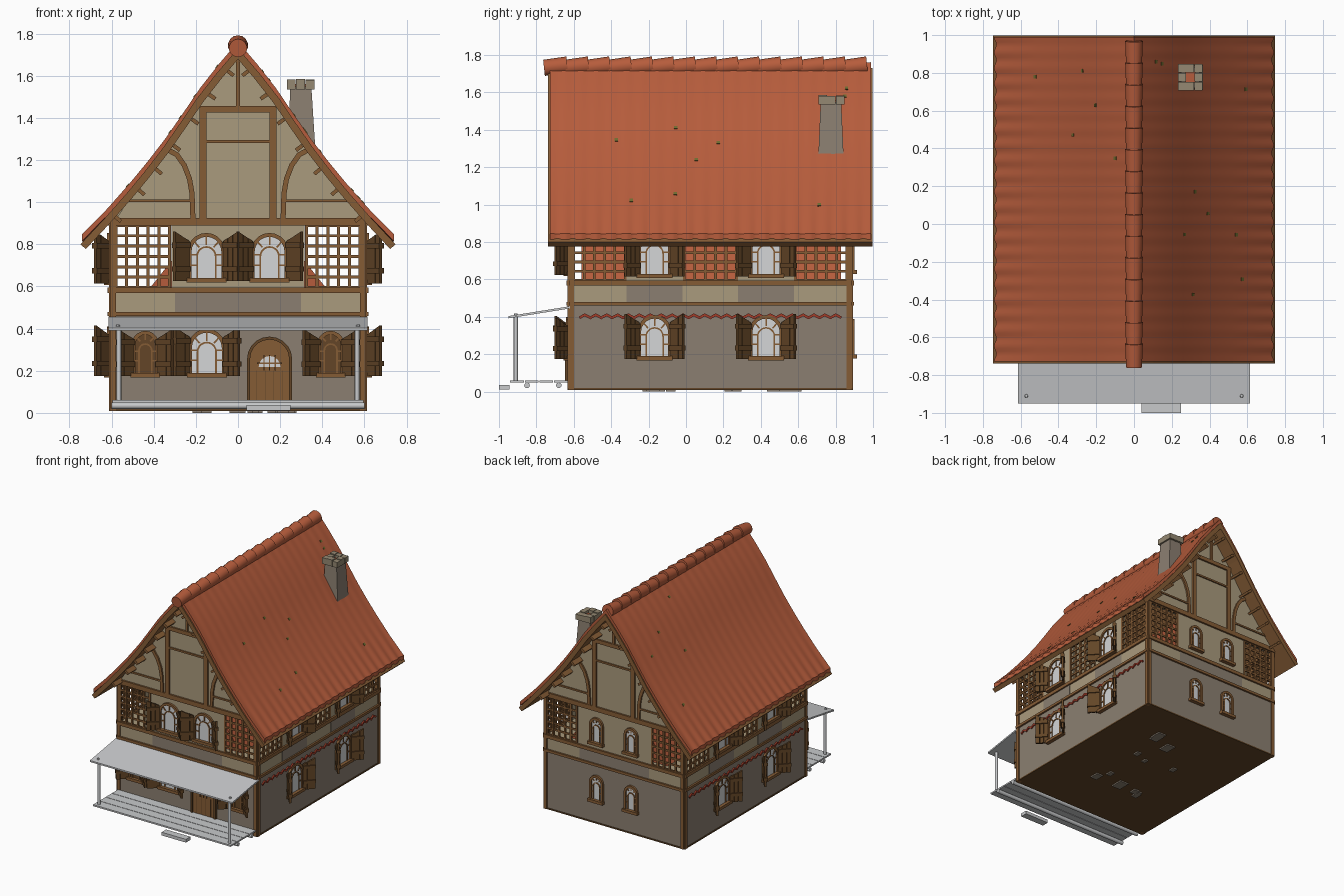
import bpy, bmesh, math, random
from mathutils import Matrix, Vector

if "Cube" in bpy.data.objects:
    bpy.data.objects.remove(bpy.data.objects["Cube"])

random.seed(4)
COL = {"roof_tile": (0.47, 0.108, 0.045), "plaster": (0.40, 0.325, 0.205), "stone_wall": (0.26, 0.213, 0.165),
       "timber": (0.235, 0.107, 0.036), "dark_wood": (0.125, 0.06, 0.02), "light_grey": (0.58, 0.59, 0.60),
       "glass": (0.66, 0.67, 0.68), "red_trim": (0.36, 0.045, 0.022), "moss": (0.16, 0.15, 0.03),
       "cap_stone": (0.30, 0.25, 0.17)}
MATS = {}
for k, c in COL.items():
    MATS[k] = bpy.data.materials.new(k)
    MATS[k].diffuse_color = (*c, 1)

parts = {}
I = Matrix.Identity(4)


def get(part, mat):
    return parts.setdefault(part, (bmesh.new(), mat))[0]


def prism(part, mat, M, pts, y0, y1):
    """Polygon in the local u-z plane, extruded from y0 to y1."""
    bm = get(part, mat)
    a = [bm.verts.new(M @ Vector((u, y0, z))) for u, z in pts]
    b = [bm.verts.new(M @ Vector((u, y1, z))) for u, z in pts]
    bm.faces.new(a)
    bm.faces.new(b[::-1])
    for i in range(len(pts)):
        j = (i + 1) % len(pts)
        bm.faces.new((a[j], a[i], b[i], b[j]))


def box(part, mat, M, x0, x1, y0, y1, z0, z1):
    prism(part, mat, M, [(x0, z0), (x1, z0), (x1, z1), (x0, z1)], y0, y1)


def strip(part, mat, M, path, w, y0, y1):
    """Bar of width w following a path in the local u-z plane."""
    bm, rows, P = get(part, mat), [], [Vector(p) for p in path]
    for i, p in enumerate(P):
        d0 = (p - P[i - 1]).normalized() if i else (P[1] - p).normalized()
        d1 = (P[i + 1] - p).normalized() if i < len(P) - 1 else d0
        t = (d0 + d1).normalized()
        n = Vector((-t.y, t.x)) * (w / 2 / max(t.dot(d0), 0.3))
        rows.append([bm.verts.new(M @ Vector((q.x, y, q.y)))
                     for q, y in ((p + n, y0), (p - n, y0), (p - n, y1), (p + n, y1))])
    for a, b in zip(rows, rows[1:]):
        for k in range(4):
            bm.faces.new((a[k], a[(k + 1) % 4], b[(k + 1) % 4], b[k]))
    bm.faces.new(rows[0])
    bm.faces.new(rows[-1][::-1])


def arch(u, z0, w, h, n=10):
    zc = z0 + h - w
    return ([(u - w, z0)] + [(u - w * math.cos(math.pi * i / n), zc + w * math.sin(math.pi * i / n))
                             for i in range(n + 1)] + [(u + w, z0)])


def wall(x, y, deg):
    return Matrix.Translation((x, y, 0)) @ Matrix.Rotation(math.radians(deg), 4, 'Z')


# wall frames: local u along the wall, -y pointing outwards
FRONT, RIGHT = wall(0, -0.625, 0), wall(0.605, 0, 90)
BACK, LEFT = wall(0, 0.885, 180), wall(-0.605, 0, 270)


def window(M, u, z0, w, h, shutters=True, pane="glass"):
    prism("window_" + pane, pane, M, arch(u, z0, w, h), -0.005, 0.01)
    strip("window_frames", "timber", M, arch(u, z0, w, h), 0.018, -0.016, 0.005)
    strip("window_bars", "timber", M, arch(u, z0, w * 0.55, h * 0.72), 0.008, -0.011, 0)
    zc = z0 + h - w
    for a in (40, 90, 140):
        c, s = math.cos(math.radians(a)), math.sin(math.radians(a))
        strip("window_bars", "timber", M, [(u + w * .55 * c, zc + w * .4 * s), (u + w * c, zc + w * s)],
              0.008, -0.011, 0)
    for f in (0.28, 0.52):
        for s in (-1, 1):
            box("window_bars", "timber", M, u + s * w * .55, u + s * w, -0.011, 0, z0 + h * f, z0 + h * f + .008)
    box("window_sills", "timber", M, u - w - .015, u + w + .015, -0.03, 0, z0 - 0.022, z0)
    for s in (-1, 1) if shutters else ():
        H = M @ Matrix.Translation((u + s * (w + .005), -0.012, 0)) @ Matrix.Rotation(-s * math.radians(42), 4, 'Z')
        for k in range(3):  # planks rising towards the free edge, like half an arch
            a, b, top = s * (k * .031), s * (k * .031 + .029), z0 + h - .03 + k * .015
            prism("shutters", "dark_wood", H, [(a, z0 - .015), (b, z0 - .015), (b, top + .015), (a, top)], -.008, .008)
        for f in (0.15, 0.7):
            box("shutter_battens", "dark_wood", H, 0, s * .094, -.016, .014, z0 + h * f, z0 + h * f + .025)


def lattice(M, u0, u1, z0=0.595, z1=0.89):
    for a, b, vert in ((u0, u1, True), (z0, z1, False)):
        n = max(2, round((b - a) / 0.052))
        for i in range(n + 1):
            c = a + (b - a) * i / n
            if vert:
                box("lattice", "timber", M, c - .007, c + .007, -.004, .01, z0, z1)
            else:
                box("lattice", "timber", M, u0, u1, -.002, .008, c - .007, c + .007)


# storeys and floor
box("lower_walls", "stone_wall", I, -.605, .605, -.625, .885, 0.02, 0.47)
box("middle_band", "plaster", I, -.605, .605, -.625, .885, 0.47, 0.59)
box("ground_plate", "dark_wood", I, -.61, .61, -.63, .89, 0.01, 0.02)
for i in range(12):
    x, y, d = random.uniform(-.3, .25), random.uniform(-.3, .7), random.uniform(.02, .08)
    box("underside_patches", "stone_wall", I, x, x + d, y, y + d * 1.3, 0, 0.012)
prism("inner_roof", "roof_tile", I, [(-.42, .59), (.42, .59), (0, 1.12)], -.56, .83)

# timber frame shared by all walls, as (frame, u start, u end)
SIDES = ((FRONT, -.605, .605), (BACK, -.605, .605), (RIGHT, -.625, .885), (LEFT, -.885, .625))
for M, a, b in SIDES:
    for z0, z1 in ((.46, .48), (.568, .595), (.89, .926)):
        box("beams", "timber", M, a, b, -.014, .02, z0, z1)
    for u, d in ((a, .026), (b, -.026)):
        box("corner_posts", "timber", M, u, u + d, -.008, .025, .01, .9)

# side walls: windows, lattices, grey panels and red zigzag trim
for M, s in ((RIGHT, 1), (LEFT, -1)):
    for c in (-.168, .428):
        u = s * c
        box("upper_walls", "plaster", M, u - .155, u + .155, 0, .03, .59, .9)
        box("grey_panels", "stone_wall", M, u - .15, u + .15, -.003, .01, .48, .568)
        window(M, u, .63, .082, .215)
        window(M, u, .19, .082, .21)
    for a, b in ((-.6, -.325), (-.01, .27), (.585, .86)):
        lattice(M, min(s * a, s * b), max(s * a, s * b))
    strip("zigzag_trim", "red_trim", M, [(s * (-.57 + i * 1.4 / 48), .395 + .016 * (i % 2)) for i in range(49)],
          .014, -.01, .002)

# roof profile, right half from ridge to eave
HALF = [(0, 1.76), (.09, 1.655), (.18, 1.54), (.26, 1.422), (.345, 1.30), (.43, 1.19), (.51, 1.093), (.62, .968), (.735, .845)]
PROF = [(-x, z) for x, z in HALF[:0:-1]] + HALF

# front and back walls with gables
for M in (FRONT, BACK):
    front = M is FRONT
    box("upper_walls", "plaster", M, -.315, .315, 0, .03, .59, .9)
    box("grey_panels", "stone_wall", M, -.3, .3, -.003, .01, .48, .568)
    prism("gable_walls", "plaster", M, [(-.6, .89)] + [(x, z - .07) for x, z in PROF if abs(x) < .6]
          + [(.6, .92), (.6, .89)][0:2], 0, .03)
    for s in (-1, 1):
        lattice(M, *sorted((s * .325, s * .58)))
        box("gable_posts", "timber", M, s * .15, s * .182, -.014, .01, .92, 1.45)
        strip("gable_braces", "timber", M, [(s * x, z) for x, z in (
            (.214, .92), (.218, 1.04), (.23, 1.11), (.255, 1.175), (.29, 1.225), (.335, 1.25))], .024, -.012, .01)
        box("gable_rails", "timber", M, s * .215, s * .56, -.008, .01, 1.0, 1.013)
        window(M, s * .15, .64 if front else .65, .08 if front else .05, .205 if front else .18, front)
        for (x0, z0), (x1, z1) in zip(HALF[1:], HALF[2:]):  # purlin ends under the overhang
            d = Vector((x1 - x0, z1 - z0)).normalized()
            n, p = Vector((d.y, -d.x)), Vector((x0, z0))
            strip("purlin_ends", "timber", M, [(s * q.x, q.y) for q in (p + n * .05, p + n * .088)], .018, -.1, .01)
    box("gable_rails", "timber", M, -.18, .18, -.014, .01, 1.426, 1.456)
    box("gable_rails", "timber", M, -.15, .15, -.01, .01, 1.28, 1.294)
    box("gable_posts", "timber", M, -.01, .01, -.012, .01, 1.45, 1.7)
window(FRONT, -.148, .19, .08, .2)
for u in (-.44, .44):
    window(FRONT, u, .19, .055, .19, True, "dark_wood")
for u in (-.15, .15):
    window(BACK, u, .2, .05, .18, False)

# front door
prism("door", "timber", FRONT, arch(.15, .05, .1, .3), -.012, .01)
strip("door_frame", "dark_wood", FRONT, arch(.15, .05, .1, .305), .014, -.022, .01)
prism("door_window", "glass", FRONT, arch(.15, .21, .052, .06, 8)[1:-1], -.016, 0)
for i in range(3):
    box("door_bars", "timber", FRONT, .12 + i * .027, .126 + i * .027, -.02, 0, .2, .275)
for i in range(4):
    box("door_seams", "dark_wood", FRONT, .088 + i * .04, .091 + i * .04, -.014, 0, .05, .2)
box("door_bars", "timber", FRONT, .09, .21, -.02, 0, .232, .238)

# tiled roof skin: gentle corrugation and scalloped eaves
bm, rows, NY = get("roof_tiles", "roof_tile"), [], 126
for j in range(NY + 1):
    y, wv = -.728 + 1.718 * j / NY, math.cos(2 * math.pi * j / 6)
    rows.append([bm.verts.new((x + (math.copysign(.006, x) * wv if abs(x) > .7 else 0), y, z + .0015 * wv))
                 for x, z in PROF])
top = [bm.faces.new((a[i], a[i + 1], b[i + 1], b[i])) for a, b in zip(rows, rows[1:]) for i in range(len(PROF) - 1)]
ext = bmesh.ops.extrude_face_region(bm, geom=top, use_keep_orig=True)
bmesh.ops.translate(bm, vec=(0, 0, -.032), verts=[v for v in ext["geom"] if isinstance(v, bmesh.types.BMVert)])

# timber underlay whose ends read as barge boards
strip("roof_boards", "timber", I, [(x, z - .056) for x, z in PROF], .034, -.738, .998)

# moss specks
for i in range(14):
    k, s, t, y = random.randint(1, 6), random.choice((-1, 1)), random.random() * .8, random.uniform(-.6, .9)
    a, b = Vector(HALF[k]), Vector(HALF[k + 1])
    p, q = a.lerp(b, t), a.lerp(b, t + .12)
    strip("moss_specks", "moss", I, [(s * p.x, p.y), (s * q.x, q.y)], .008, y, y + .018)


def rod(part, mat, M, r1, r2, depth, seg=12):
    bmesh.ops.create_cone(get(part, mat), cap_ends=True, segments=seg, radius1=r1, radius2=r2, depth=depth, matrix=M)


# ridge tiles, each slightly tilted
for i in range(15):
    rod("ridge_tiles", "roof_tile", Matrix.Translation((0, -.697 + i * .1145, 1.738))
        @ Matrix.Rotation(math.radians(-84), 4, 'X'), .043, .048, .125, 14)

# chimney: tapered shaft and a ring of cap stones
bm = get("chimney_shaft", "stone_wall")
r = bmesh.ops.create_cube(bm, size=1)["verts"]
for v in r:
    x, y, z = v.co
    v.co = (.298 + x * .1, .775 + y * .11, 1.55) if z > 0 else (.303 + x * .135, .775 + y * .14, 1.2)
for i in range(3):
    for j in range(3):
        if (i, j) != (1, 1):
            x, y, h = .232 + i * .044, .708 + j * .047, random.uniform(0, .012)
            box("chimney_cap", "cap_stone", I, x, x + .042, y, y + .045, 1.535, 1.575 + h)
box("chimney_flue", "roof_tile", I, .27, .325, .75, .805, 1.54, 1.56)

# porch: sloping sheet, posts, deck planks on logs, step
ACROSS = wall(0, 0, 90)
prism("porch_roof", "light_grey", ACROSS, [(-.62, .457), (-.95, .404), (-.95, .392), (-.62, .445)], -.615, .615)
for s in (-1, 1):
    rod("porch_posts", "light_grey", Matrix.Translation((s * .565, -.91, .23)), .011, .011, .345)
    rod("porch_bolts", "light_grey", Matrix.Translation((s * .57, -.91, .413)), .01, .008, .012, 8)
for i in range(4):
    y = -.94 + i * .078
    box("porch_deck", "light_grey", I, -.595, .595, y, y + .074, .048, .06)
for y in (-.85, -.68):
    rod("porch_logs", "light_grey", Matrix.Translation((0, y, .034)) @ Matrix.Rotation(math.pi / 2, 4, 'Y'),
        .015, .015, 1.2)
box("porch_step", "light_grey", I, .04, .25, -1, -.945, .012, .037)

# turn every collected part into an object
for name, (bm, mat) in parts.items():
    bmesh.ops.recalc_face_normals(bm, faces=bm.faces)
    me = bpy.data.meshes.new(name)
    bm.to_mesh(me)
    bm.free()
    me.materials.append(MATS[mat])
    ob = bpy.data.objects.new(name, me)
    bpy.context.collection.objects.link(ob)
    if name in ("roof_tiles", "ridge_tiles", "porch_posts", "porch_logs"):
        bpy.ops.object.select_all(action='DESELECT')
        ob.select_set(True)
        bpy.context.view_layer.objects.active = ob
        bpy.ops.object.shade_smooth_by_angle(angle=math.radians(40))

for m in bpy.data.materials:
    if m.users and not m.is_grease_pencil:
        m.use_nodes = True
        m.node_tree.nodes["Principled BSDF"].inputs["Base Color"].default_value = m.diffuse_color
